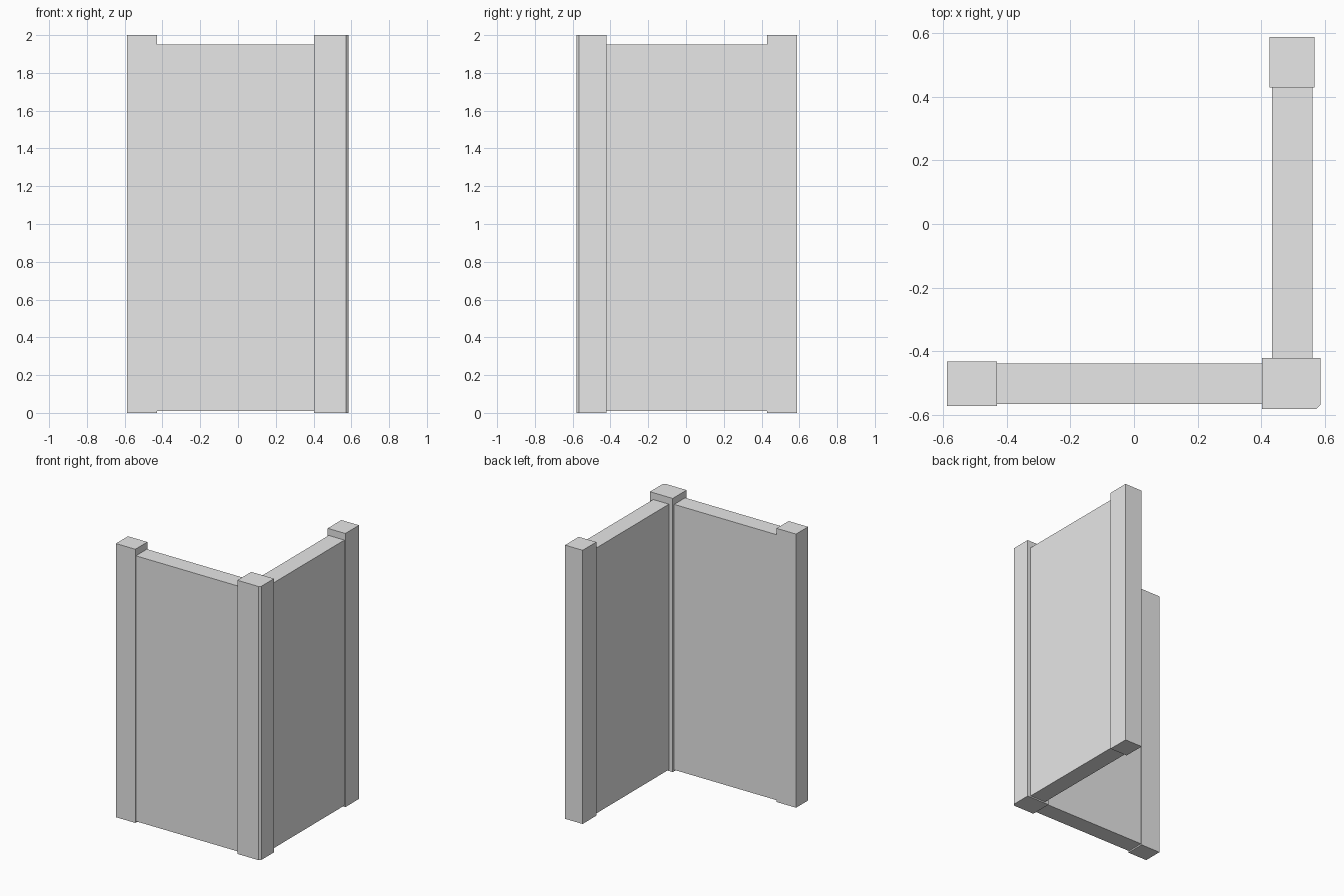
import bpy
import bmesh

cube = bpy.data.objects.get("Cube")
if cube:
    bpy.data.objects.remove(cube, do_unlink=True)

grey = bpy.data.materials.new("plain_grey")
grey.use_nodes = True
colour = (0.8, 0.8, 0.8, 1)
grey.diffuse_color = colour
grey.node_tree.nodes["Principled BSDF"].inputs["Base Color"].default_value = colour


def prism(name, outline, bottom, top):
    """Extrude a plan outline upwards into a solid."""
    mesh = bpy.data.meshes.new(name)
    bm = bmesh.new()
    base = bm.faces.new([bm.verts.new((x, y, bottom)) for x, y in outline])
    grown = bmesh.ops.extrude_face_region(bm, geom=[base], use_keep_orig=True)
    verts = [g for g in grown["geom"] if isinstance(g, bmesh.types.BMVert)]
    bmesh.ops.translate(bm, verts=verts, vec=(0, 0, top - bottom))
    bmesh.ops.recalc_face_normals(bm, faces=bm.faces)
    bm.to_mesh(mesh)
    bm.free()
    mesh.materials.append(grey)
    obj = bpy.data.objects.new(name, mesh)
    bpy.context.collection.objects.link(obj)
    return obj


def rect(x0, x1, y0, y1):
    return [(x0, y0), (x1, y0), (x1, y1), (x0, y1)]


POST = (0, 2)
WALL = (0.01, 1.95)

# Wall panels, running into the posts
prism("front_wall", rect(-0.45, 0.42, -0.565, -0.438), *WALL)
prism("side_wall", rect(0.433, 0.56, -0.44, 0.45), *WALL)

# End posts
prism("right_end_post", rect(-0.587, -0.43, -0.571, -0.432), *POST)
prism("back_end_post", rect(0.425, 0.567, 0.429, 0.587), *POST)

# Corner post with a chamfered outer edge
prism("corner_post", [(0.402, -0.581), (0.572, -0.581), (0.586, -0.567),
                      (0.586, -0.421), (0.402, -0.421)], *POST)
